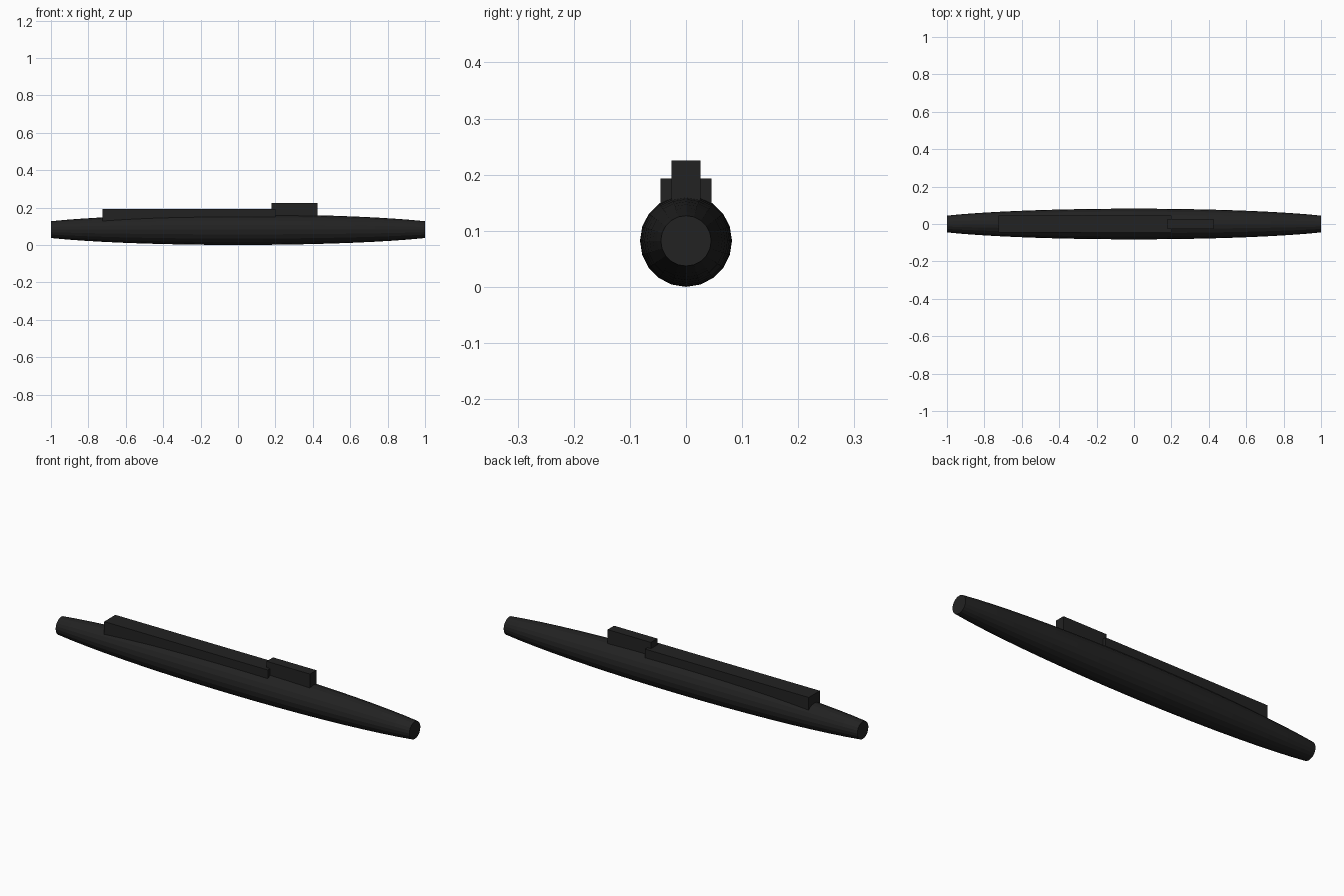
import bpy, bmesh, math

cube = bpy.data.objects.get("Cube")
if cube:
    bpy.data.objects.remove(cube, do_unlink=True)

# Single dark hull paint
paint = bpy.data.materials.new("charcoal_black")
paint.use_nodes = True
COLOR = (0.016, 0.016, 0.016, 1)
paint.diffuse_color = COLOR
bsdf = paint.node_tree.nodes["Principled BSDF"]
bsdf.inputs["Base Color"].default_value = COLOR
bsdf.inputs["Roughness"].default_value = 0.8

RADIUS = 0.082
SIDES = 20
RINGS = 18


def add_object(name, bm):
    bmesh.ops.recalc_face_normals(bm, faces=bm.faces)
    mesh = bpy.data.meshes.new(name)
    bm.to_mesh(mesh)
    bm.free()
    mesh.materials.append(paint)
    obj = bpy.data.objects.new(name, mesh)
    bpy.context.collection.objects.link(obj)
    return obj


def add_box(name, x, y, z):
    bm = bmesh.new()
    bmesh.ops.create_cube(bm, size=1)
    for v in bm.verts:
        for axis, (low, high) in enumerate((x, y, z)):
            v.co[axis] = high if v.co[axis] > 0 else low
    return add_object(name, bm)


# Hull: long ellipsoid with both tips cut off flat
bm = bmesh.new()
tip = math.asin(1 / 1.195)
rings = []
for i in range(RINGS + 1):
    a = tip * (2 * i / RINGS - 1)
    x, r = 1.195 * math.sin(a), RADIUS * math.cos(a)
    ring = []
    for k in range(SIDES):
        t = 2 * math.pi * k / SIDES
        ring.append(bm.verts.new((x, r * math.cos(t), RADIUS + r * math.sin(t))))
    rings.append(ring)
for a, b in zip(rings, rings[1:]):
    for k in range(SIDES):
        n = (k + 1) % SIDES
        bm.faces.new((a[k], a[n], b[n], b[k]))
bm.faces.new(rings[0])
bm.faces.new(rings[-1])
add_object("hull", bm)

# Raised deck casing and conning tower
add_box("deck_casing", (-0.725, 0.2), (-0.045, 0.045), (0.1, 0.193))
add_box("conning_tower", (0.18, 0.425), (-0.026, 0.026), (0.1, 0.225))
